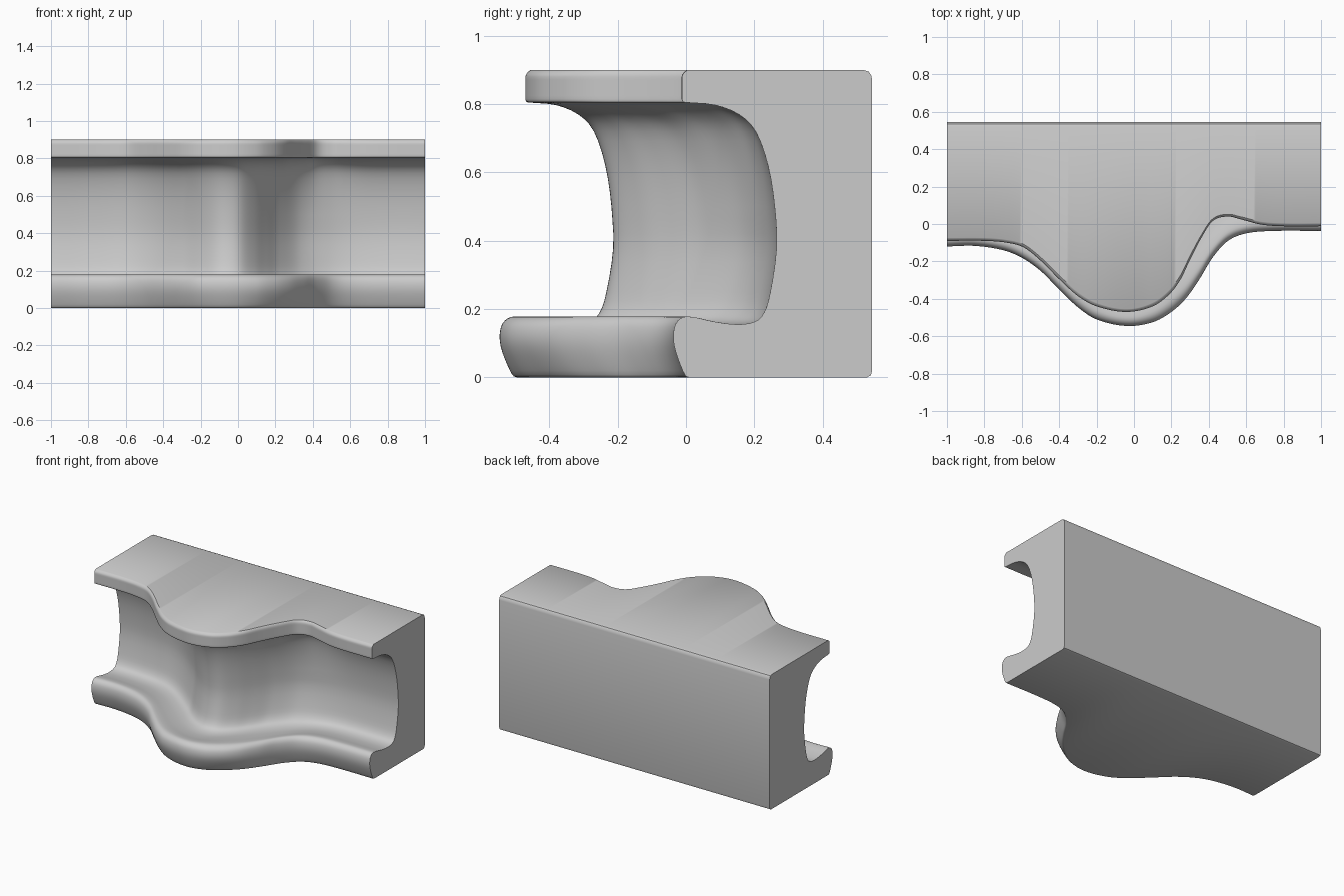
import bpy, bmesh, math

if "Cube" in bpy.data.objects:
    bpy.data.objects.remove(bpy.data.objects["Cube"])

# Plan-view curves (x, y): lower lip, upper lip and recessed wall
LOWER = [(-1, -.12), (-.85, -.117), (-.7, -.14), (-.6, -.18), (-.5, -.25), (-.4, -.35),
         (-.3, -.445), (-.2, -.51), (-.04, -.545), (.1, -.525), (.2, -.47), (.28, -.395),
         (.35, -.295), (.42, -.18), (.5, -.092), (.6, -.05), (.75, -.037), (1, -.037)]
UPPER = [(-1, -.09), (-.8, -.09), (-.68, -.1), (-.59, -.125), (-.5, -.195), (-.4, -.295),
         (-.3, -.385), (-.2, -.44), (-.04, -.47), (.1, -.44), (.19, -.375), (.25, -.295),
         (.3, -.19), (.36, -.075), (.42, .015), (.5, .04), (.57, .025), (.68, -.003), (.8, -.012), (1, -.012)]
WALL = [(-1, .18), (-.8, .175), (-.61, .15), (-.46, .08), (-.29, -.05), (-.19, -.145),
        (-.11, -.2), (-.04, -.213), (.02, -.195), (.09, -.125), (.15, -.04), (.22, .06),
        (.33, .17), (.48, .235), (.65, .262), (1, .265)]

# Cross-section as (fraction from lip to wall, z)
LOWER_SECTION = [(.15, 0), (.11, .008), (.05, .05), (.01, .09), (0, .125), (.025, .158), (.1, .177),
                 (.22, .175), (.4, .163), (.62, .155), (.79, .163), (.88, .19), (.94, .25)]
MID_SECTION = [(1, .38), (.98, .5), (.91, .62), (.78, .72), (.6, .77), (.35, .797)]
UPPER_SECTION = [(.08, .804), (.02, .806), (0, .815), (0, .85), (0, .88), (.025, .893), (.06, .9)]
BACK = .545


def hermite(pts, x):
    """Smooth curve through a table of (x, y)."""
    n = len(pts)
    i = max(k for k in range(n - 1) if k == 0 or pts[k][0] <= x)

    def slope(k):
        a, b = pts[max(k - 1, 0)], pts[min(k + 1, n - 1)]
        return (b[1] - a[1]) / (b[0] - a[0])
    (x0, y0), (x1, y1) = pts[i], pts[i + 1]
    h = x1 - x0
    t = (x - x0) / h
    return ((2*t**3 - 3*t*t + 1) * y0 + (t**3 - 2*t*t + t) * h * slope(i)
            + (3*t*t - 2*t**3) * y1 + (t**3 - t*t) * h * slope(i + 1))


# Refine the front section into a dense smooth line
section = LOWER_SECTION + MID_SECTION + UPPER_SECTION
ts = [(i, p[0]) for i, p in enumerate(section)]
zs = [(i, p[1]) for i, p in enumerate(section)]
STEPS = 3
front = []
for k in range((len(section) - 1) * STEPS + 1):
    u = k / STEPS
    front.append((max(0, hermite(ts, u)), min(.9, max(0, hermite(zs, u)))))


def ring(x):
    low, up, wall = (hermite(c, x) for c in (LOWER, UPPER, WALL))
    pts = []
    for t, z in front:
        lip = low if z < .5 else up
        pts.append((x, lip + t * (wall - lip), z))
    # back of the block with small rounded edges
    for y, z in ((BACK - .025, .9), (BACK - .01, .895), (BACK - .003, .885), (BACK, .87),
                 (BACK, .02), (BACK - .004, .006), (BACK - .015, 0)):
        pts.append((x, y, z))
    return pts


# Moulded block: sweep the section along x and cap both ends
bm = bmesh.new()
N = 160
rings = [[bm.verts.new(p) for p in ring(-1 + 2 * i / N)] for i in range(N + 1)]
count = len(rings[0])
for a, b in zip(rings, rings[1:]):
    for j in range(count):
        k = (j + 1) % count
        bm.faces.new((a[j], a[k], b[k], b[j]))
bm.faces.new(rings[0])
bm.faces.new(rings[-1][::-1])
bmesh.ops.recalc_face_normals(bm, faces=bm.faces[:])
mesh = bpy.data.meshes.new("moulded_block")
bm.to_mesh(mesh)
bm.free()
block = bpy.data.objects.new("moulded_block", mesh)
bpy.context.collection.objects.link(block)
bpy.context.view_layer.objects.active = block
block.select_set(True)
bpy.ops.object.shade_smooth_by_angle(angle=math.radians(35))
